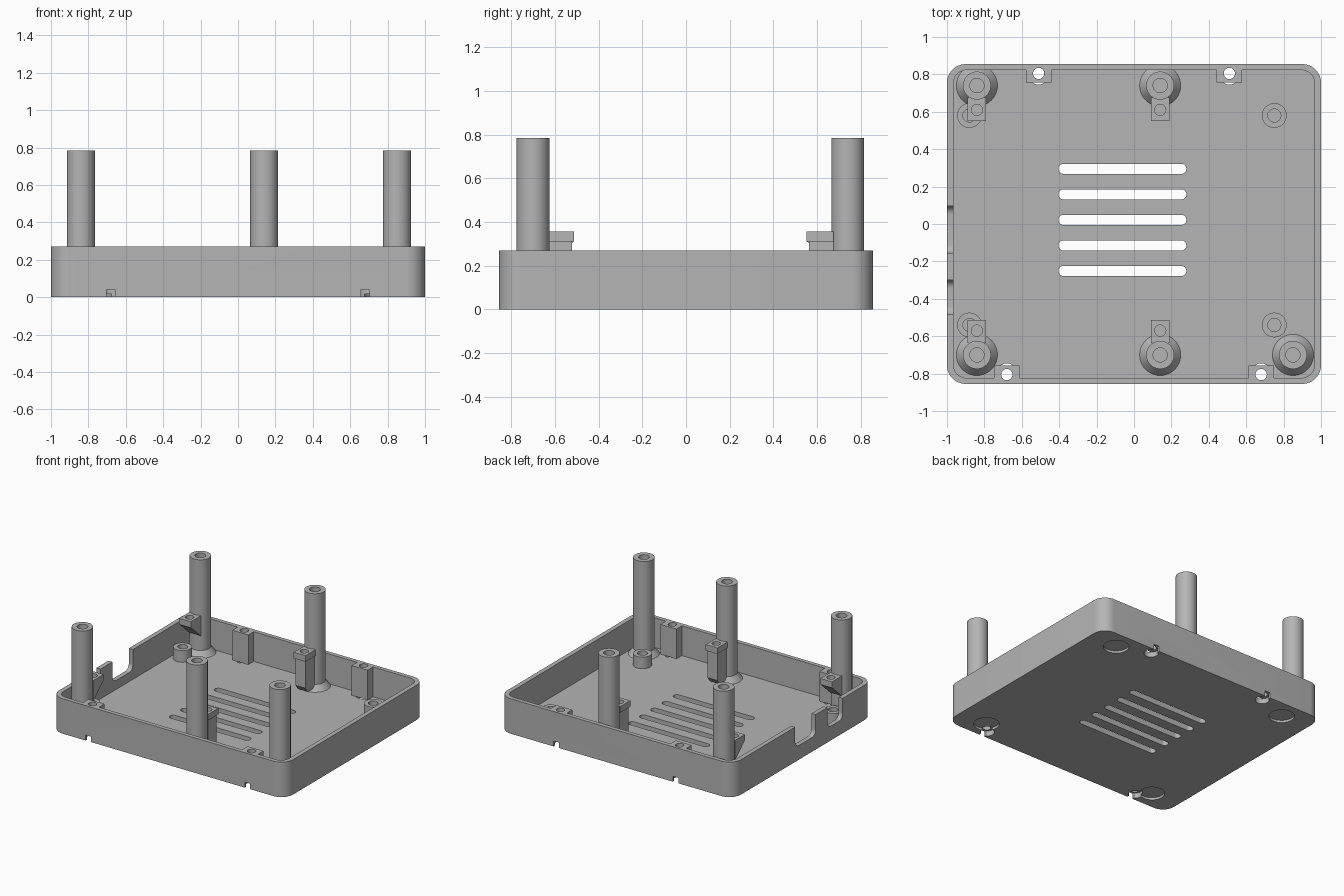
import bpy, bmesh, math
from mathutils import Matrix, Vector

cube = bpy.data.objects.get("Cube")
if cube:
    bpy.data.objects.remove(cube, do_unlink=True)

grey = bpy.data.materials.new("plain grey")
grey.use_nodes = True
COLOUR = (0.46, 0.46, 0.46, 1)
grey.diffuse_color = COLOUR
grey.node_tree.nodes["Principled BSDF"].inputs["Base Color"].default_value = COLOUR


def finish(name, bm):
    bmesh.ops.recalc_face_normals(bm, faces=bm.faces)
    mesh = bpy.data.meshes.new(name)
    bm.to_mesh(mesh)
    bm.free()
    obj = bpy.data.objects.new(name, mesh)
    bpy.context.collection.objects.link(obj)
    mesh.materials.append(grey)
    return obj


def prism(name, points, vector):
    """Extrude a closed outline along a vector."""
    bm = bmesh.new()
    face = bm.faces.new([bm.verts.new(p) for p in points])
    new = bmesh.ops.extrude_face_region(bm, geom=[face])["geom"]
    bmesh.ops.translate(bm, vec=vector, verts=[v for v in new if isinstance(v, bmesh.types.BMVert)])
    return finish(name, bm)


def rounded(cx, cy, hx, hy, r, steps=10):
    """Outline of a rounded rectangle."""
    pts = []
    for i, (sx, sy) in enumerate([(1, 1), (-1, 1), (-1, -1), (1, -1)]):
        for k in range(steps + 1):
            a = math.pi / 2 * (i + k / steps)
            pts.append((cx + sx * (hx - r) + r * math.cos(a), cy + sy * (hy - r) + r * math.sin(a)))
    return pts


def slab(name, outline, z0, z1):
    return prism(name, [(x, y, z0) for x, y in outline], (0, 0, z1 - z0))


def box(name, x0, x1, y0, y1, z0, z1):
    return slab(name, [(x0, y0), (x1, y0), (x1, y1), (x0, y1)], z0, z1)


def cylinder(name, x, y, r, z0, z1):
    outline = [(x + r * math.cos(math.tau * i / 32), y + r * math.sin(math.tau * i / 32)) for i in range(32)]
    return slab(name, outline, z0, z1)


def lathe(name, x, y, profile):
    """Spin a radius and height profile about a vertical axis."""
    bm = bmesh.new()
    verts = [bm.verts.new((r, 0, z)) for r, z in profile]
    edges = [bm.edges.new(pair) for pair in zip(verts, verts[1:])]
    bmesh.ops.spin(bm, geom=verts + edges, axis=(0, 0, 1), cent=(0, 0, 0), angle=math.tau, steps=40)
    bmesh.ops.remove_doubles(bm, verts=bm.verts, dist=0.0005)
    bmesh.ops.translate(bm, verts=bm.verts, vec=(x, y, 0))
    return finish(name, bm)


def combine(target, tool, operation="DIFFERENCE"):
    mod = target.modifiers.new("cut", "BOOLEAN")
    mod.operation, mod.object, mod.solver = operation, tool, "EXACT"
    bpy.context.view_layer.objects.active = target
    bpy.ops.object.modifier_apply(modifier=mod.name)
    bpy.data.objects.remove(tool, do_unlink=True)


FLOOR, RIM = 0.04, 0.27
parts = []

# Tray: rounded shell
tray = slab("tray", rounded(0, 0, 1, 0.855, 0.1), 0, RIM)
combine(tray, slab("cutter", rounded(0, 0, 0.965, 0.823, 0.07), FLOOR, RIM + 0.1))
parts.append(tray)

# Screw blocks on the long walls, with holes, head recesses and edge notches
for x, side in [(-0.68, -1), (0.68, -1), (-0.51, 1), (0.51, 1)]:
    y0, y1 = sorted((side * 0.757, side * 0.84))
    combine(tray, box("block", x - 0.068, x + 0.068, y0, y1, FLOOR - 0.01, RIM), "UNION")
for x, side in [(-0.68, -1), (0.68, -1), (-0.51, 1), (0.51, 1)]:
    combine(tray, cylinder("cutter", x, side * 0.805, 0.03, -0.1, RIM + 0.1))
    combine(tray, cylinder("cutter", x, side * 0.795, 0.05, -0.1, 0.04))
    y0, y1 = sorted((side * 0.8, side * 0.9))
    combine(tray, box("cutter", x - 0.023, x + 0.023, y0, y1, -0.1, 0.042))

# Vent slots through the floor
for i in range(5):
    combine(tray, slab("cutter", rounded(-0.062, 0.295 - 0.1365 * i, 0.342, 0.027, 0.0265), -0.1, 0.1))

# Round foot recesses underneath
for x in (-0.76, 0.76):
    for y in (-0.71, 0.71):
        combine(tray, cylinder("cutter", x, y, 0.09, -0.1, 0.018))

# Rounded connector openings in the right wall
for y0, y1 in [(-0.155, 0.095), (-0.485, -0.3)]:
    outline = rounded((y0 + y1) / 2, 0.31, (y1 - y0) / 2, 0.2, 0.045)
    combine(tray, prism("cutter", [(-1.1, y, z) for y, z in outline], (0.2, 0, 0)))

# Tall posts with flared feet and blind holes
POSTS = [(-0.84, 0.74), (0.14, 0.74), (-0.84, -0.7), (0.14, -0.7), (0.85, -0.7)]
for i, (x, y) in enumerate(POSTS):
    parts.append(lathe(f"post_{i + 1}", x, y, [
        (0, 0.03), (0.11, 0.03), (0.11, FLOOR), (0.075, 0.085), (0.075, 0.785),
        (0.038, 0.785), (0.038, 0.5), (0, 0.5)]))

# Low standoffs on the floor
for x in (-0.88, 0.75):
    for y in (-0.54, 0.58):
        parts.append(lathe(f"standoff_{len(parts)}", x, y, [
            (0, 0.03), (0.066, 0.03), (0.066, 0.13), (0.035, 0.13), (0.035, 0.05), (0, 0.05)]))

# Brackets on the posts: wedge supports by the wall, columns in the middle
for x, y in POSTS[:4]:
    d = -1 if y > 0 else 1
    tip, root = y + d * 0.188, y + d * 0.065
    bracket = box("bracket", x - 0.05, x + 0.05, *sorted((tip, root)), 0.31, 0.357)
    if x < 0:
        half, profile = 0.05, [(tip, 0.312), (root, 0.312), (root, 0.2)]
    else:
        half, end = 0.042, tip - d * 0.01
        profile = [(end, 0.312), (root, 0.312), (root, 0.06), (end - d * 0.03, 0.06), (end, 0.1)]
    combine(bracket, prism("support", [(x - half, py, z) for py, z in profile], (2 * half, 0, 0)), "UNION")
    combine(bracket, cylinder("cutter", x, y + d * 0.13, 0.03, 0.3, 0.5))
    bracket.name = f"bracket_{len(parts)}"
    parts.append(bracket)

# Smooth round walls, keep edges crisp
bpy.ops.object.select_all(action="DESELECT")
for obj in parts:
    obj.select_set(True)
bpy.context.view_layer.objects.active = tray
bpy.ops.object.shade_smooth_by_angle(angle=math.radians(30))
